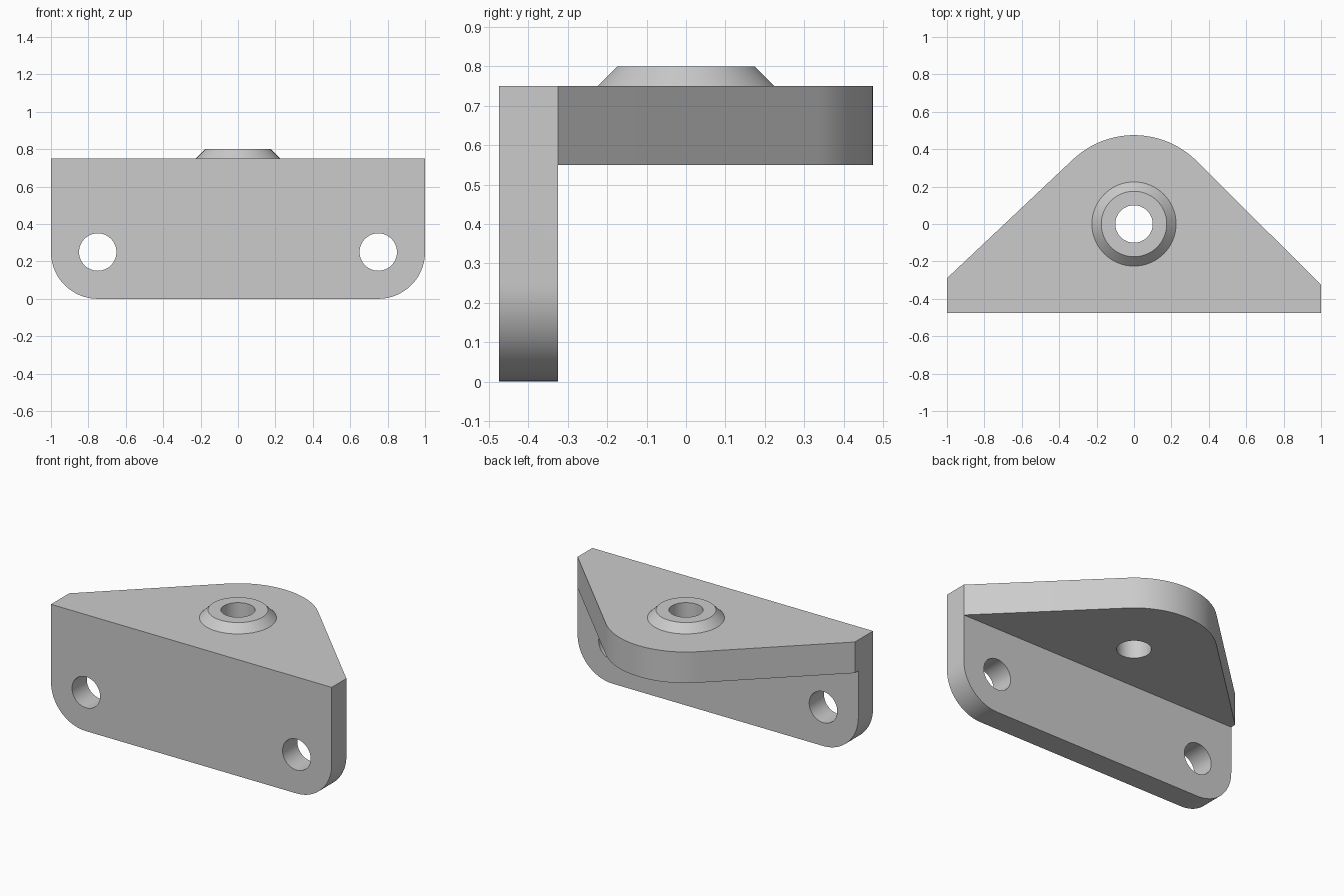
import bpy, bmesh
from math import sin, cos, pi, atan2, acos, hypot
from mathutils import Vector

cube = bpy.data.objects.get("Cube")
if cube:
    bpy.data.objects.remove(cube, do_unlink=True)

grey = bpy.data.materials.new("plain grey")
grey.use_nodes = True
colour = (0.6, 0.6, 0.6, 1)
grey.diffuse_color = colour
grey.node_tree.nodes["Principled BSDF"].inputs["Base Color"].default_value = colour


def arc(cx, cy, r, start, end, steps):
    return [(cx + r * cos(start + (end - start) * i / steps),
             cy + r * sin(start + (end - start) * i / steps)) for i in range(steps + 1)]


def finish(name, bm):
    bmesh.ops.recalc_face_normals(bm, faces=bm.faces[:])
    mesh = bpy.data.meshes.new(name)
    bm.to_mesh(mesh)
    bm.free()
    mesh.materials.append(grey)
    obj = bpy.data.objects.new(name, mesh)
    bpy.context.collection.objects.link(obj)
    return obj


def extrude(name, points, place, direction):
    """Solid made by pushing a flat outline along a direction."""
    bm = bmesh.new()
    face = bm.faces.new([bm.verts.new(place(a, b)) for a, b in points])
    moved = bmesh.ops.extrude_face_region(bm, geom=[face])["geom"]
    verts = [v for v in moved if isinstance(v, bmesh.types.BMVert)]
    bmesh.ops.translate(bm, verts=verts, vec=Vector(direction))
    return finish(name, bm)


def combine(target, other, operation):
    mod = target.modifiers.new(operation.lower(), 'BOOLEAN')
    mod.object, mod.operation, mod.solver = other, operation, 'EXACT'
    bpy.context.view_layer.objects.active = target
    bpy.ops.object.modifier_apply(modifier=mod.name)
    bpy.data.objects.remove(other, do_unlink=True)


FRONT, BACK = -0.475, -0.325
TOP, SHELF_BOTTOM = 0.75, 0.55

# Upright plate with two rounded lower corners
corner = 0.25
outline = ([(-1, TOP)] + arc(-1 + corner, corner, corner, pi, 1.5 * pi, 20)
           + arc(1 - corner, corner, corner, 1.5 * pi, 2 * pi, 20) + [(1, TOP)])
bracket = extrude("mounting_bracket", outline,
                  lambda x, z: (x, FRONT, z), (0, BACK - FRONT, 0))

# Shelf whose slanted sides are tangent to its rounded nose
nose = 0.475
right_y, left_y = BACK, -0.29
start = atan2(right_y, 1) + acos(nose / hypot(1, right_y))
end = pi - atan2(left_y, 1) - acos(nose / hypot(1, left_y))
outline = ([(-1, FRONT), (1, FRONT), (1, right_y)]
           + arc(0, 0, nose, start, end, 28) + [(-1, left_y)])
shelf = extrude("shelf", outline,
                lambda x, y: (x, y, SHELF_BOTTOM), (0, 0, TOP - SHELF_BOTTOM))
combine(bracket, shelf, 'UNION')

# Tapered boss, with a straight foot sunk into the shelf
bm = bmesh.new()
rings = []
for r, z in ((0.225, 0.65), (0.225, TOP), (0.175, 0.8)):
    rings.append([bm.verts.new((x, y, z)) for x, y in arc(0, 0, r, 0, 2 * pi, 64)[:-1]])
bm.faces.new(rings[0])
bm.faces.new(rings[-1])
for low, high in zip(rings, rings[1:]):
    for i in range(64):
        j = (i + 1) % 64
        bm.faces.new((low[i], low[j], high[j], high[i]))
combine(bracket, finish("boss", bm), 'UNION')

# Round holes: one down through the boss, two through the plate
hole = 0.1
combine(bracket, extrude("boss_hole", arc(0, 0, hole, 0, 2 * pi, 48)[:-1],
                         lambda x, y: (x, y, 0.4), (0, 0, 0.6)), 'DIFFERENCE')
for side in (-1, 1):
    cutter = extrude("bolt_hole", arc(side * 0.75, 0.25, hole, 0, 2 * pi, 48)[:-1],
                     lambda x, z: (x, -0.6, z), (0, 0.4, 0))
    combine(bracket, cutter, 'DIFFERENCE')

# Merge coplanar faces, then smooth the curved walls
bm = bmesh.new()
bm.from_mesh(bracket.data)
bmesh.ops.remove_doubles(bm, verts=bm.verts[:], dist=0.0001)
bmesh.ops.dissolve_limit(bm, angle_limit=0.01, verts=bm.verts[:], edges=bm.edges[:])
bm.to_mesh(bracket.data)
bm.free()
bpy.ops.object.select_all(action='DESELECT')
bracket.select_set(True)
bpy.context.view_layer.objects.active = bracket
bpy.ops.object.shade_smooth_by_angle()
